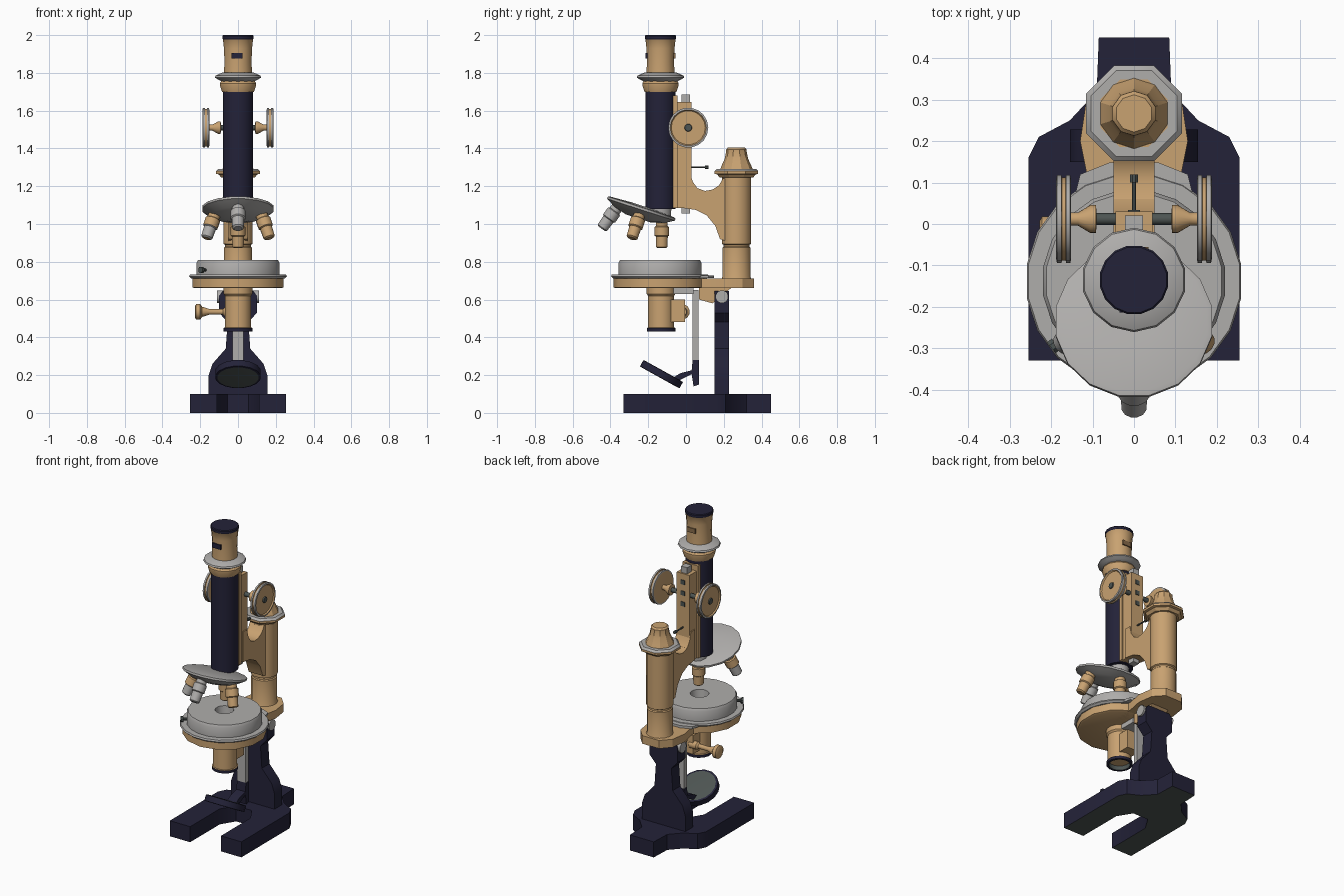
import bpy, bmesh
from math import radians, pi
from mathutils import Matrix, Vector

cube = bpy.data.objects.get("Cube")
if cube:
    bpy.data.objects.remove(cube, do_unlink=True)


def material(name, colour):
    m = bpy.data.materials.new(name)
    m.use_nodes = True
    m.diffuse_color = (*colour, 1)
    m.node_tree.nodes["Principled BSDF"].inputs["Base Color"].default_value = (*colour, 1)
    return m


BRASS = material("brass", (0.58, 0.36, 0.165))
NAVY = material("navy_enamel", (0.017, 0.016, 0.04))
STEEL = material("grey_steel", (0.43, 0.42, 0.41))
DARK = material("dark_mirror_grey", (0.075, 0.09, 0.085))
BROWN = material("dark_brass", (0.25, 0.15, 0.07))
T = Matrix.Translation
made = []


def R(angle, axis):
    return Matrix.Rotation(radians(angle), 4, axis)


def finish(bm, name, mats, matrix=Matrix()):
    bmesh.ops.recalc_face_normals(bm, faces=bm.faces)
    mesh = bpy.data.meshes.new(name)
    bm.to_mesh(mesh)
    bm.free()
    for m in mats:
        mesh.materials.append(m)
    mesh.transform(matrix)
    ob = bpy.data.objects.new(name, mesh)
    bpy.context.collection.objects.link(ob)
    made.append(ob)
    return ob


def lathe(name, mat, profile, matrix=Matrix(), sides=16):
    """Turned part: entries are (radius, height, optional material up to the next entry)."""
    pts = [(p[0], p[1], p[2] if len(p) > 2 else mat) for p in profile]
    pts = [(0, pts[0][1], mat)] + pts
    if pts[-1][0] > 0:
        pts.append((0, pts[-1][1], mat))
    mats = list(dict.fromkeys(p[2] for p in pts))
    bm = bmesh.new()
    rings = []
    for r, z, _ in pts:
        if r == 0:
            rings.append([bm.verts.new((0, 0, z))] * sides)
        else:
            rings.append([bm.verts.new(Matrix.Rotation(2 * pi * (i + 0.5) / sides, 3, 'Z')
                                       @ Vector((r, 0, z))) for i in range(sides)])
    for k, (a, b) in enumerate(zip(rings, rings[1:])):
        for i in range(sides):
            j = (i + 1) % sides
            corners = list(dict.fromkeys((a[i], a[j], b[j], b[i])))
            if len(corners) > 2:
                bm.faces.new(corners).material_index = mats.index(pts[k][2])
    return finish(bm, name, mats, matrix)


def extrude(name, mat, outline, axis, lo, hi, matrix=Matrix()):
    """Flat outline pushed along one axis."""
    place = {'x': lambda u, v, t: (t, u, v), 'y': lambda u, v, t: (u, t, v),
             'z': lambda u, v, t: (u, v, t)}[axis]
    bm = bmesh.new()
    a = [bm.verts.new(place(u, v, lo)) for u, v in outline]
    b = [bm.verts.new(place(u, v, hi)) for u, v in outline]
    bm.faces.new(a)
    bm.faces.new(b)
    for i in range(len(a)):
        j = (i + 1) % len(a)
        bm.faces.new((a[i], a[j], b[j], b[i]))
    return finish(bm, name, [mat], matrix)


def box(name, mat, x0, x1, y0, y1, z0, z1):
    return extrude(name, mat, [(x0, y0), (x1, y0), (x1, y1), (x0, y1)], 'z', z0, z1)


def mirrored(half):
    return half + [(-x, y) for x, y in reversed(half)]


# Horseshoe foot with a grey underside
foot = extrude("horseshoe_foot", NAVY, mirrored(
    [(0.055, 0.06), (0.11, -0.03), (0.11, -0.33), (0.255, -0.33), (0.255, 0.16),
     (0.23, 0.21), (0.155, 0.25), (0.09, 0.32), (0.085, 0.45)]), 'z', 0, 0.1)
foot.data.materials.append(DARK)
for f in foot.data.polygons:
    if f.normal.z < -0.5:
        f.material_index = 1

# Pillar and tilting joint
extrude("pillar", NAVY, mirrored(
    [(0.155, 0.09), (0.155, 0.2), (0.135, 0.26), (0.065, 0.34), (0.055, 0.48),
     (0.1, 0.53), (0.1, 0.62), (0.08, 0.645)]), 'y', 0.15, 0.228)
lathe("tilt_axle", STEEL, [(0.034, -0.112), (0.034, 0.112)], T((0, 0.19, 0.615)) @ R(90, 'Y'))
extrude("joint_block", BRASS, [(0.07, 0.67), (0.07, 0.6), (0.14, 0.58), (0.25, 0.67)],
        'x', -0.06, 0.06)

# Mirror, its arm and hanging bar
extrude("mirror_bar", STEEL, [(0.035, 0.26), (0.065, 0.26), (0.065, 0.65), (0.035, 0.65)],
        'x', -0.03, 0.03)
extrude("mirror_arm", NAVY,
        [(-0.08, 0.18), (-0.03, 0.175), (0.03, 0.205), (0.04, 0.14), (0.068, 0.15),
         (0.068, 0.28), (0.035, 0.28), (0.03, 0.225), (-0.03, 0.21)], 'x', -0.032, 0.032)
lathe("mirror", DARK, [(0.11, -0.02, NAVY), (0.122, -0.018, NAVY), (0.122, 0.018, NAVY),
                       (0.11, 0.02)], T((0, -0.13, 0.205)) @ R(-29, 'X'))

# Stage
STAGE = T((0, -0.138, 0))
lathe("stage_body", BRASS, [(0.235, 0.66), (0.246, 0.665), (0.246, 0.715)], STAGE, 14)
lathe("stage_plate_and_cap", STEEL,
      [(0.25, 0.712), (0.262, 0.722), (0.258, 0.732), (0.222, 0.732), (0.222, 0.795),
       (0.214, 0.81), (0.055, 0.81), (0.05, 0.76, BRASS), (0.02, 0.76, DARK)], STAGE, 20)
extrude("stage_rear_plate", STEEL, mirrored([(0.16, 0.0), (0.13, 0.12), (0.06, 0.148)]),
        'z', 0.713, 0.728)
lathe("stage_screw", DARK, [(0.008, 0), (0.008, 0.03), (0.018, 0.03), (0.018, 0.045)],
      T((-0.165, -0.27, 0.757)) @ R(-140, 'Z') @ R(90, 'Y'), 8)
extrude("stage_bracket", BRASS, mirrored(
    [(0.1, -0.1), (0.11, 0.1), (0.13, 0.2), (0.115, 0.3), (0.06, 0.36)]), 'z', 0.66, 0.712)

# Condenser and its focus knob
lathe("condenser", BRASS,
      [(0.062, 0.46, DARK), (0.062, 0.432, NAVY), (0.077, 0.432, NAVY), (0.077, 0.45),
       (0.07, 0.452), (0.07, 0.62), (0.078, 0.63), (0.078, 0.67)], T((0, -0.132, 0)))
box("condenser_bracket", BRASS, -0.045, 0.045, -0.08, -0.005, 0.48, 0.6)
box("condenser_slide", STEEL, -0.04, 0.04, -0.09, 0.04, 0.63, 0.662)
lathe("condenser_knob", BRASS,
      [(0.025, 0.02), (0.025, 0.07), (0.015, 0.08), (0.015, 0.15), (0.028, 0.19),
       (0.042, 0.2), (0.042, 0.222), (0.03, 0.228)], T((0, -0.022, 0.535)) @ R(-90, 'Y'), 12)

# Column with flange and finial
COLUMN = T((0, 0.267, 0))
lathe("column", BRASS,
      [(0.085, 0.7), (0.076, 0.72), (0.076, 0.875), (0.07, 0.88), (0.07, 0.89),
       (0.079, 0.895), (0.079, 1.25)], COLUMN)
lathe("column_flange", BRASS,
      [(0.095, 1.245), (0.11, 1.262), (0.125, 1.266), (0.125, 1.28, STEEL),
       (0.112, 1.292, STEEL), (0.088, 1.292)], COLUMN, 8)
lathe("column_finial", BRASS,
      [(0.086, 1.29), (0.078, 1.31), (0.062, 1.345), (0.054, 1.385), (0.054, 1.395),
       (0.045, 1.405)], COLUMN, 10)

# Curved limb and focusing slide
extrude("limb", BRASS,
        [(0.24, 1.245), (0.195, 1.24), (0.175, 1.205), (0.14, 1.182), (0.1, 1.175),
         (0.06, 1.19), (0.035, 1.225), (0.02, 1.28), (-0.02, 1.28), (-0.02, 1.085),
         (0.05, 1.075), (0.11, 1.045), (0.155, 0.99), (0.18, 0.92), (0.24, 0.9)],
        'x', -0.05, 0.05)
box("focus_slide", BRASS, -0.045, 0.045, -0.07, 0.03, 1.085, 1.645)
box("slide_back_strip", BRASS, -0.055, 0.055, -0.068, -0.045, 1.085, 1.68)
box("toothed_rack", STEEL, -0.022, 0.022, -0.025, 0.02, 1.055, 1.685)
for z in (1.45, 1.52, 1.59):
    box("slide_screw_plate", DARK, -0.014, 0.014, 0.028, 0.034, z - 0.014, z + 0.014)
lathe("limb_screw", DARK, [(0.005, 0), (0.005, 0.08), (0.01, 0.08), (0.01, 0.1)],
      T((0, 0.02, 1.3)) @ R(-90, 'X'), 8)

# Coarse focus wheels
for side, label in ((1, "left"), (-1, "right")):
    lathe(label + "_focus_wheel", BRASS,
          [(0.014, 0.03, DARK), (0.014, 0.09), (0.034, 0.092), (0.034, 0.105),
           (0.016, 0.135), (0.016, 0.152), (0.098, 0.152, STEEL), (0.106, 0.154, STEEL),
           (0.106, 0.164), (0.1, 0.165), (0.1, 0.174), (0.106, 0.175, STEEL),
           (0.106, 0.186, STEEL), (0.096, 0.188), (0.09, 0.181), (0.02, 0.181, DARK),
           (0.018, 0.188, DARK)],
          T((0, 0.012, 1.51)) @ R(90 * side, 'Y'), 18)

# Body tube and eyepiece
TUBE = T((0, -0.135, 0))
lathe("body_tube", NAVY, [(0.081, 1.08), (0.081, 1.705)], TUBE)
lathe("tube_collar", BRASS, [(0.088, 1.7), (0.1, 1.735), (0.1, 1.745), (0.085, 1.765)], TUBE, 12)
lathe("eyepiece_flange", STEEL,
      [(0.09, 1.755), (0.108, 1.765), (0.126, 1.775), (0.122, 1.785), (0.085, 1.802)], TUBE, 14)
lathe("eyepiece", BRASS,
      [(0.076, 1.79), (0.073, 1.86), (0.076, 1.93), (0.081, 1.978, NAVY), (0.084, 1.982, NAVY),
       (0.084, 1.995, NAVY), (0.08, 2.0, NAVY), (0.0, 2.0)], TUBE)
box("eyepiece_front_plate", NAVY, -0.035, 0.025, -0.214, -0.205, 1.875, 1.905)
box("eyepiece_rear_plate", BROWN, -0.025, 0.035, -0.065, -0.056, 1.875, 1.905)

# Revolving nosepiece with four objectives
lathe("nosepiece_neck", STEEL, [(0.055, 1.02), (0.06, 1.085)], TUBE, 12)
NOSE = T((0, -0.235, 1.085)) @ R(-18, 'X')
lathe("nosepiece", STEEL,
      [(0.07, -0.058), (0.14, -0.04), (0.18, -0.016), (0.192, -0.01), (0.192, 0.002),
       (0.18, 0.006), (0.06, 0.012)], NOSE)
for turn, name, body, tip in ((90, "rear", BRASS, BRASS), (270, "front", STEEL, STEEL),
                              (0, "left", BRASS, BRASS), (180, "right", BRASS, STEEL)):
    lathe(name + "_objective", body,
          [(0.022, -0.147, tip), (0.031, -0.14, tip), (0.033, -0.085, tip), (0.04, -0.08),
           (0.04, -0.035), (0.032, -0.03), (0.032, 0.02)],
          NOSE @ R(turn, 'Z') @ T((0.122, 0, -0.03)) @ R(-18, 'Y'), 12)

# Smooth turned surfaces, crisp edges
bpy.ops.object.select_all(action='DESELECT')
for ob in made:
    ob.select_set(True)
bpy.context.view_layer.objects.active = made[0]
bpy.ops.object.shade_smooth_by_angle(angle=radians(32))
